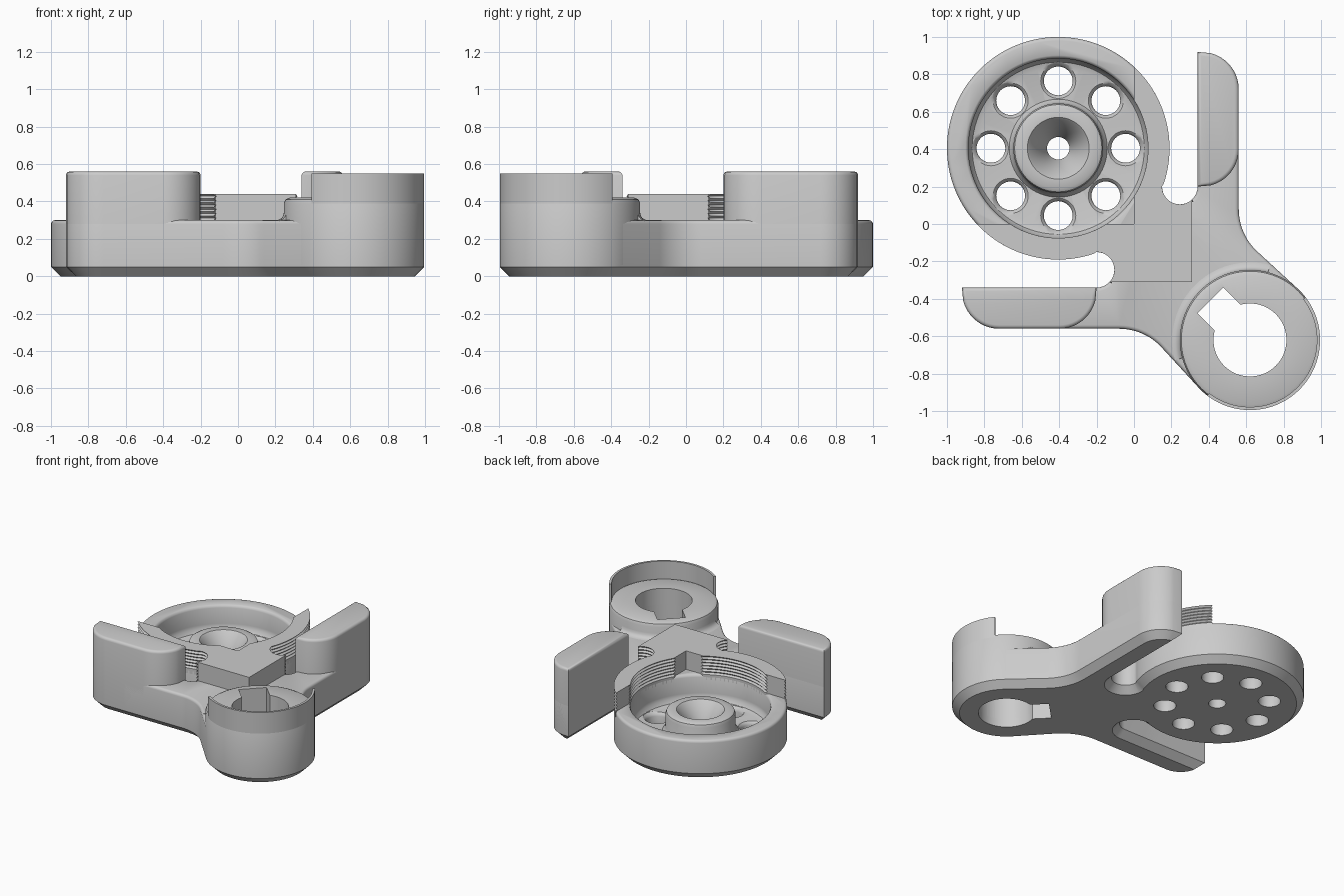
import bpy, bmesh, math
from mathutils import Vector, Matrix

cube = bpy.data.objects.get("Cube")
if cube:
    bpy.data.objects.remove(cube, do_unlink=True)

grey = bpy.data.materials.new("plain grey")
grey.use_nodes = True
COLOR = (0.6, 0.6, 0.6, 1)
grey.diffuse_color = COLOR
grey.node_tree.nodes["Principled BSDF"].inputs["Base Color"].default_value = COLOR

WHEEL = (-0.405, 0.405)
BOSS = (0.62, -0.62)
R_WHEEL, R_CAVITY, R_BOSS, TOP = 0.595, 0.48, 0.375, 0.3


def arc(c, r, a0, a1, n):
    """Points on an arc, angles in degrees."""
    angles = [math.radians(a0 + (a1 - a0) * i / n) for i in range(n + 1)]
    return [(c[0] + r * math.cos(a), c[1] + r * math.sin(a)) for a in angles]


def flip(pts):
    """Reflect across the diagonal symmetry line."""
    return [(-y, -x) for x, y in pts]


def finish(name, bm):
    bmesh.ops.recalc_face_normals(bm, faces=bm.faces)
    if bm.calc_volume(signed=True) < 0:
        bmesh.ops.reverse_faces(bm, faces=bm.faces)
    me = bpy.data.meshes.new(name)
    bm.to_mesh(me)
    bm.free()
    ob = bpy.data.objects.new(name, me)
    bpy.context.collection.objects.link(ob)
    me.materials.append(grey)
    return ob


def loft(name, layers, bevels=()):
    """Join equal-length outlines at given heights; bevel edges lying at a height."""
    bm = bmesh.new()
    rings = [[bm.verts.new((x, y, z)) for x, y in pts] for pts, z in layers]
    n = len(rings[0])
    for a, b in zip(rings, rings[1:]):
        for i in range(n):
            j = (i + 1) % n
            bm.faces.new((a[i], a[j], b[j], b[i]))
    bm.faces.new(rings[0][::-1])
    bm.faces.new(rings[-1])
    bmesh.ops.recalc_face_normals(bm, faces=bm.faces)
    for z, size, seg in bevels:
        edges = [e for e in bm.edges if all(abs(v.co.z - z) < 1e-5 for v in e.verts)]
        bmesh.ops.bevel(bm, geom=edges, offset=size, segments=seg, profile=0.5,
                        affect='EDGES', clamp_overlap=False)
    return finish(name, bm)


def lathe(name, profile, center, ring=False, steps=96):
    """Turn a (radius, height) profile about a vertical axis."""
    bm = bmesh.new()
    vs = [bm.verts.new((center[0] + r, center[1], z)) for r, z in profile]
    edges = [bm.edges.new(p) for p in zip(vs, vs[1:])]
    if ring:
        edges.append(bm.edges.new((vs[-1], vs[0])))
    bmesh.ops.spin(bm, geom=vs + edges, cent=(*center, 0), axis=(0, 0, 1),
                   angle=math.tau, steps=steps, use_duplicate=False)
    bmesh.ops.remove_doubles(bm, verts=bm.verts, dist=1e-5)
    return finish(name, bm)


def box(name, center, size, turn):
    bm = bmesh.new()
    bmesh.ops.create_cube(bm, size=1, matrix=Matrix.Translation(center)
                          @ Matrix.Rotation(math.radians(turn), 4, 'Z')
                          @ Matrix.Diagonal((*size, 1)))
    return finish(name, bm)


def cut(target, cutter):
    mod = target.modifiers.new("cut", 'BOOLEAN')
    mod.operation, mod.solver, mod.object = 'DIFFERENCE', 'EXACT', cutter
    bpy.context.view_layer.update()
    with bpy.context.temp_override(object=target, active_object=target):
        bpy.ops.object.modifier_apply(modifier=mod.name)


# Base plate outline: wheel, slot, arm, neck and boss on one side, then reflected
SLOT, ARM_TIP = (0.245, 0.2), (0.36, 0.72)
half = (arc(WHEEL, R_WHEEL, 135, -18, 48) + arc(SLOT, 0.095, 180, 360, 16)
        + [(0.34, 0.92)] + arc(ARM_TIP, 0.2, 75, 0, 10)
        + arc((0.87, 0.08), 0.31, 180, 225, 10)
        + arc(BOSS, R_BOSS, 45, -45, 24))
outline = half + flip(half[-2:0:-1])
base = loft("base_plate", [(outline, 0), (outline, TOP)], [(0, 0.05, 1), (TOP, 0.02, 3)])


# Raised centre block and partial rim, with fine ridges on the curved sides
def raised_outline(d):
    r_out, r_in = R_WHEEL - d, R_CAVITY + d
    a_out = math.degrees(math.acos(-WHEEL[0] / r_out))
    a_in = math.degrees(math.acos(-WHEEL[0] / r_in))
    outer = (arc(WHEEL, r_out, a_out, -18, 24) + arc(SLOT, 0.095 + d, 180, 313, 14)
             + [(0.31, 0.12)])
    inner = arc(WHEEL, r_in, -a_in, a_in, 24)
    return outer + [(0.31, -0.31)] + flip(outer[::-1]) + flip(inner[::-1]) + [(0, 0)] + inner


RIDGES, RISE = 6, 0.14
raised = loft("raised_block", [(raised_outline(0), 0.26)]
              + [(raised_outline(i % 2 * 0.012), TOP + RISE * i / (2 * RIDGES))
                 for i in range(2 * RIDGES + 1)])

# Boss collar
boss = lathe("boss_collar", [(0.1, 0.06), (R_BOSS, 0.06), (R_BOSS, 0.39), (0.367, 0.41),
                             (0.345, 0.42), (0.1, 0.42)], BOSS, ring=True)

# Cutters for the wheel cavity, holes, boss bore and keyway
cavity = lathe("cavity_cutter", [(0, 0.1), (0.43, 0.1), (0.46, 0.11), (0.477, 0.135),
                                 (R_CAVITY, 0.16), (R_CAVITY, 0.28), (0.487, 0.294),
                                 (0.505, 0.305), (0.505, 0.5), (0, 0.5)], WHEEL)
bore = lathe("bore_cutter", [(0, -0.1), (0.195, -0.1), (0.195, 0.6), (0, 0.6)], BOSS)
key_at = Vector(BOSS) + Vector((-1, 1)).normalized() * 0.15
key = box("key_cutter", (*key_at, 0.25), (0.297, 0.195, 1), 135)
centre_hole = lathe("hole_cutter", [(0, -0.1), (0.06, -0.1), (0.06, 0.5), (0, 0.5)], WHEEL, steps=32)
holes = [lathe("hole_cutter", [(0, -0.1), (0.077, -0.1), (0.077, 0.075), (0.084, 0.092),
                               (0.1, 0.105), (0.1, 0.2), (0, 0.2)], p, steps=32)
         for p in arc(WHEEL, 0.36, 0, 315, 7)]

cutters = [cavity, bore, key, centre_hole] + holes
for c in cutters:
    cut(base, c)
for c in (bore, key):
    cut(boss, c)
for c in cutters:
    bpy.data.objects.remove(c, do_unlink=True)

# Hub with a countersunk centre
hub = lathe("wheel_hub", [(0.06, 0.07), (0.27, 0.09), (0.25, 0.115), (0.24, 0.14),
                          (0.24, 0.23), (0.233, 0.25), (0.215, 0.26), (0.165, 0.26),
                          (0.155, 0.25), (0.06, 0.1)], WHEEL, ring=True)

# Thin guard wall around the outer half of the boss
guard_plan = arc(BOSS, R_BOSS, -127.5, 37.5, 44) + arc(BOSS, 0.358, 37.5, -127.5, 44)
guard = loft("boss_guard", [(guard_plan, 0.39), (guard_plan, 0.55)])

# Soft foot where the collar meets the plate
FOOT = 0.04
turns = [math.radians(22.5 * i) for i in range(5)]
foot_steps = [(FOOT, 0.28)] + [(FOOT * (1 - math.sin(a)), TOP + FOOT * (1 - math.cos(a)))
                               for a in turns]
foot = loft("collar_foot", [(arc(BOSS, R_BOSS + d, 75, 195, 32) + arc(BOSS, 0.34, 195, 75, 32), z)
                            for d, z in foot_steps])

# Tall arm grips, one on each side
grip_plan = ([(0.34, 0.2), (0.34, 0.92)] + arc(ARM_TIP, 0.2, 75, 0, 10)
             + arc((0.36, 0.4), 0.2, 0, -75, 10))
grips = [loft(name, [(plan, 0.06), (plan, 0.56)], [(0.56, 0.02, 3)])
         for name, plan in (("left_grip", grip_plan), ("right_grip", flip(grip_plan)))]

# Smooth shading with crisp edges
bpy.ops.object.select_all(action='DESELECT')
for ob in [base, raised, boss, hub, guard, foot] + grips:
    ob.select_set(True)
    bpy.context.view_layer.objects.active = ob
bpy.ops.object.shade_smooth_by_angle(angle=math.radians(35))
